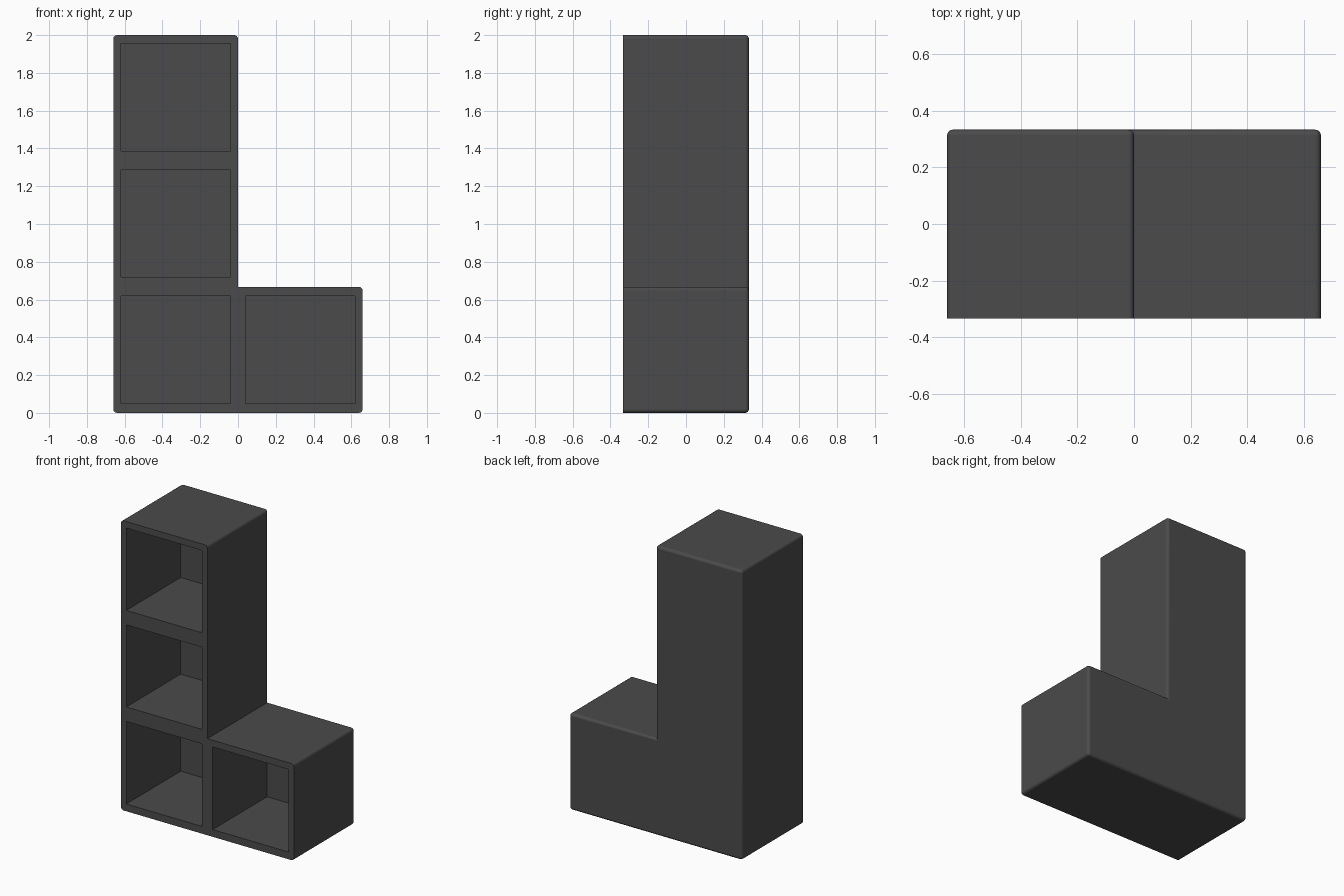
import bpy, bmesh, math

if "Cube" in bpy.data.objects:
    bpy.data.objects.remove(bpy.data.objects["Cube"])

W, D, H, STEP = 0.66, 0.333, 2.0, 0.667   # half width, half depth, height, step height
RADIUS = 0.02

mat = bpy.data.materials.new("dark grey")
mat.diffuse_color = (0.07, 0.07, 0.07, 1)
mat.use_nodes = True
mat.node_tree.nodes["Principled BSDF"].inputs["Base Color"].default_value = mat.diffuse_color


def make_object(name, bm):
    bmesh.ops.recalc_face_normals(bm, faces=bm.faces)
    mesh = bpy.data.meshes.new(name)
    bm.to_mesh(mesh)
    bm.free()
    mesh.materials.append(mat)
    obj = bpy.data.objects.new(name, mesh)
    bpy.context.collection.objects.link(obj)
    return obj


# L-shaped body: front profile pushed back, all edges rounded but the front and inner corner
profile = [(-W, 0), (W, 0), (W, STEP), (0, STEP), (0, H), (-W, H)]
bm = bmesh.new()
front = bm.faces.new([bm.verts.new((x, -D, z)) for x, z in profile])
ext = bmesh.ops.extrude_face_region(bm, geom=[front], use_keep_orig=True)
new_verts = [g for g in ext["geom"] if isinstance(g, bmesh.types.BMVert)]
bmesh.ops.translate(bm, verts=new_verts, vec=(0, 2 * D, 0))
bmesh.ops.recalc_face_normals(bm, faces=bm.faces)


def is_rounded(edge):
    a, b = (v.co for v in edge.verts)
    on_front = a.y < 0 and b.y < 0
    inner = all(abs(c.x) < 1e-4 and abs(c.z - STEP) < 1e-4 for c in (a, b))
    return not on_front and not inner


bmesh.ops.bevel(bm, geom=[e for e in bm.edges if is_rounded(e)], offset=RADIUS,
                segments=4, profile=0.5, affect='EDGES', clamp_overlap=True)
shelf = make_object("cube_shelf", bm)

# Open compartments: three stacked on the left, one on the right
BACK = 0.26
cells = [(-0.62, -0.04, 0.05, 0.62), (-0.62, -0.04, 0.72, 1.287),
         (-0.62, -0.04, 1.387, 1.955), (0.04, 0.62, 0.05, 0.62)]
bm = bmesh.new()
for x0, x1, z0, z1 in cells:
    y0 = -D - 0.1
    cube = bmesh.ops.create_cube(bm, size=1)["verts"]
    bmesh.ops.scale(bm, verts=cube, vec=(x1 - x0, BACK - y0, z1 - z0))
    bmesh.ops.translate(bm, verts=cube,
                        vec=((x0 + x1) / 2, (y0 + BACK) / 2, (z0 + z1) / 2))
cutter = make_object("compartment_cutter", bm)
cutter.hide_render = True

cut = shelf.modifiers.new("compartments", 'BOOLEAN')
cut.operation = 'DIFFERENCE'
cut.solver = 'EXACT'
cut.object = cutter
bpy.context.view_layer.objects.active = shelf
shelf.select_set(True)
bpy.ops.object.modifier_apply(modifier=cut.name)
bpy.data.objects.remove(cutter)

# Smooth rounded edges, flat panels
bpy.ops.object.shade_smooth_by_angle(angle=math.radians(35))
weighted = shelf.modifiers.new("flat panels", 'WEIGHTED_NORMAL')
weighted.keep_sharp = True
